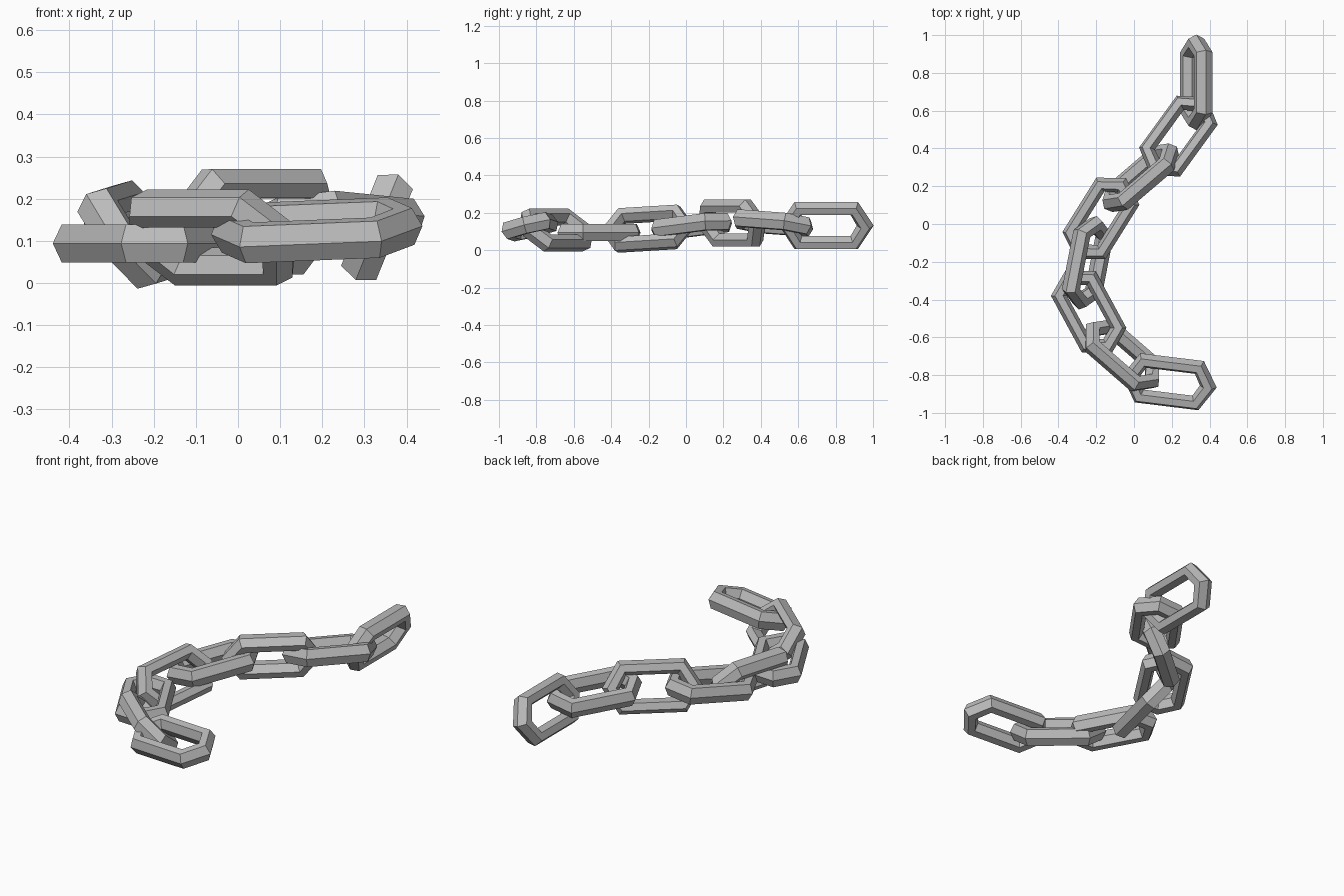
import bpy, bmesh
from math import sin, cos, radians
from mathutils import Vector, Matrix

cube = bpy.data.objects.get("Cube")
if cube:
    bpy.data.objects.remove(cube, do_unlink=True)

steel = bpy.data.materials.new("grey_steel")
steel.use_nodes = True
GREY = (0.5, 0.5, 0.5, 1)
steel.diffuse_color = GREY
steel.node_tree.nodes["Principled BSDF"].inputs["Base Color"].default_value = GREY


def hexagon_path(tip, straight, half_width):
    """Six corners of a long hexagon, pointed at both ends."""
    return [Vector(p) for p in (
        (tip, 0, 0), (straight, half_width, 0), (-straight, half_width, 0),
        (-tip, 0, 0), (-straight, -half_width, 0), (straight, -half_width, 0))]


def link_mesh():
    """Closed ring with a six-sided bar, ridged on its outer and inner sides."""
    outer = hexagon_path(0.253, 0.17, 0.135)
    inner = hexagon_path(0.163, 0.13, 0.06)
    section = [(1, 0), (0.75, 1), (0.25, 1), (0, 0), (0.25, -1), (0.75, -1)]
    bm = bmesh.new()
    rings = [[bm.verts.new(i.lerp(o, s) + Vector((0, 0, h * 0.045)))
              for s, h in section] for o, i in zip(outer, inner)]
    for r in range(6):
        a, b = rings[r], rings[(r + 1) % 6]
        for k in range(6):
            n = (k + 1) % 6
            bm.faces.new((a[k], b[k], b[n], a[n]))
    bmesh.ops.recalc_face_normals(bm, faces=bm.faces)
    mesh = bpy.data.meshes.new("chain_link")
    bm.to_mesh(mesh)
    bm.free()
    mesh.materials.append(steel)
    return mesh


# Each link: centre, heading in degrees, rise along its length, roll in degrees
links = [
    ((0.33, 0.75, 0.132), 90, 0.0, 68),
    ((0.235, 0.465, 0.145), 54, -0.06, 10),
    ((0.035, 0.245, 0.145), 40.5, 0.0, 68),
    ((-0.175, 0.03, 0.13), 58, 0.11, 3),
    ((-0.245, -0.205, 0.115), 79, 0.06, 128),
    ((-0.24, -0.465, 0.094), -61.5, 0.0, 0),
    ((-0.062, -0.695, 0.108), -41, 0.0, 45),
    ((0.187, -0.835, 0.125), -7, 0.04, -14),
]

for number, (centre, heading, rise, roll) in enumerate(links, 1):
    a, t = radians(heading), radians(roll)
    along = Vector((cos(a), sin(a), rise)).normalized()
    right = Vector((sin(a), -cos(a), 0))
    up = right.cross(along)
    across = right * cos(t) + up * sin(t)
    normal = along.cross(across)
    basis = Matrix((along, across, normal)).transposed().to_4x4()
    link = bpy.data.objects.new(f"chain_link_{number}", link_mesh())
    bpy.context.collection.objects.link(link)
    link.matrix_world = Matrix.Translation(centre) @ basis
    bpy.ops.object.select_all(action="DESELECT")
    link.select_set(True)
    bpy.context.view_layer.objects.active = link
    bpy.ops.object.shade_smooth_by_angle(angle=radians(40))
